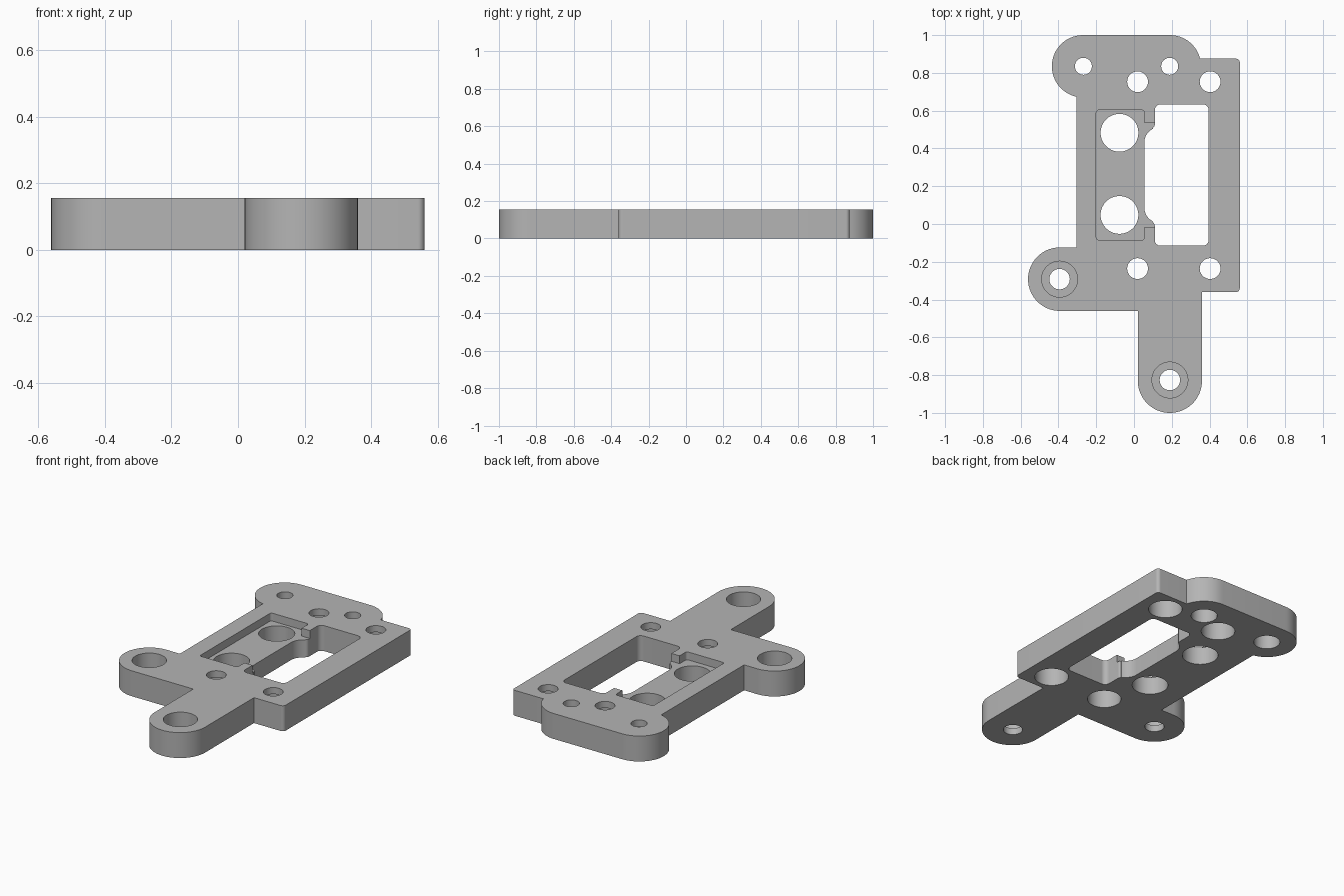
import bpy
import bmesh
from math import cos, sin, radians, ceil

if "Cube" in bpy.data.objects:
    bpy.data.objects.remove(bpy.data.objects["Cube"], do_unlink=True)

THICK = 0.155   # plate thickness
LIP = 0.04      # material left at the end of each counterbore
OVER = 0.05     # how far cutters poke out of the plate

grey = bpy.data.materials.new("plain grey")
grey.use_nodes = True
grey.diffuse_color = (0.46, 0.46, 0.46, 1)
grey.node_tree.nodes["Principled BSDF"].inputs["Base Color"].default_value = grey.diffuse_color


def arc(cx, cy, r, start, end):
    """Points along an arc, angles in degrees."""
    n = max(4, ceil(abs(end - start) / 6))
    angles = [radians(start + (end - start) * i / n) for i in range(n + 1)]
    return [(cx + r * cos(a), cy + r * sin(a)) for a in angles]


def prism(name, points, z0, z1):
    """Extrude a counter-clockwise outline from z0 to z1."""
    bm = bmesh.new()
    face = bm.faces.new([bm.verts.new((x, y, z0)) for x, y in points])
    top = bmesh.ops.extrude_face_region(bm, geom=[face])["geom"]
    verts = [g for g in top if isinstance(g, bmesh.types.BMVert)]
    bmesh.ops.translate(bm, verts=verts, vec=(0, 0, z1 - z0))
    bmesh.ops.recalc_face_normals(bm, faces=bm.faces)
    mesh = bpy.data.meshes.new(name)
    bm.to_mesh(mesh)
    bm.free()
    mesh.materials.append(grey)
    obj = bpy.data.objects.new(name, mesh)
    bpy.context.collection.objects.link(obj)
    return obj


def cut(points, z0, z1):
    """Remove a prism from the plate."""
    cutter = prism("cutter", points, z0, z1)
    cutter.hide_render = True
    mod = plate.modifiers.new("cut", "BOOLEAN")
    mod.operation = "DIFFERENCE"
    mod.solver = "EXACT"
    mod.object = cutter
    bpy.context.view_layer.objects.active = plate
    bpy.ops.object.modifier_apply(modifier=mod.name)
    bpy.data.objects.remove(cutter, do_unlink=True)


def hole(x, y, r, z0=-OVER, z1=THICK + OVER):
    cut(arc(x, y, r, 0, 360)[:-1], z0, z1)


# Plate outline: rounded back end, side arm, front arm, square right edge
plate = prism("mounting_plate",
              arc(-0.27, 0.835, 0.165, 90, 258)
              + [(-0.305, -0.125)]
              + arc(-0.393, -0.292, 0.168, 90, 270)
              + [(0.02, -0.46)]
              + arc(0.19, -0.83, 0.17, 180, 360)
              + [(0.36, -0.36)]
              + arc(0.54, -0.34, 0.02, -90, 0)
              + arc(0.54, 0.855, 0.02, 0, 90)
              + arc(0.19, 0.835, 0.165, 14, 90), 0, THICK)

# Window: its back half is mirrored to make the front half
MID = 0.259
half = (arc(0.365, 0.603, 0.03, 0, 90)
        + arc(0.14, 0.603, 0.03, 90, 180)
        + arc(0.09, 0.527, 0.02, 0, -60)
        + arc(0.135, 0.432, 0.08, 115, 180))
window = half + [(x, 2 * MID - y) for x, y in reversed(half)]
cut(window, -OVER, THICK + OVER)

# Shallow pocket that opens into the window
half = ([(0.2, 0.535), (0.055, 0.535)]
        + arc(0.04, 0.588, 0.015, 0, 90)
        + arc(-0.185, 0.588, 0.015, 90, 180))
pocket = half + [(x, 2 * MID - y) for x, y in reversed(half)]
cut(pocket, THICK - 0.048, THICK + OVER)

# Two large holes in the pocket floor
for y in (0.483, 0.048):
    hole(-0.077, y, 0.1)

# Four corner holes, counterbored from below
for x in (0.019, 0.403):
    for y in (0.753, -0.236):
        hole(x, y, 0.055)
        hole(x, y, 0.094, -OVER, THICK - LIP)

# Two back holes, counterbored from below
for x in (-0.268, 0.189):
    hole(x, 0.835, 0.045)
    hole(x, 0.835, 0.073, -OVER, THICK - LIP)

# Two arm holes, counterbored from above
for x, y in ((-0.394, -0.292), (0.19, -0.826)):
    hole(x, y, 0.054)
    hole(x, y, 0.095, LIP, THICK + OVER)

# Smooth the round walls, keep the edges sharp
bpy.ops.object.select_all(action="DESELECT")
plate.select_set(True)
bpy.context.view_layer.objects.active = plate
bpy.ops.object.shade_smooth_by_angle(angle=radians(30))
